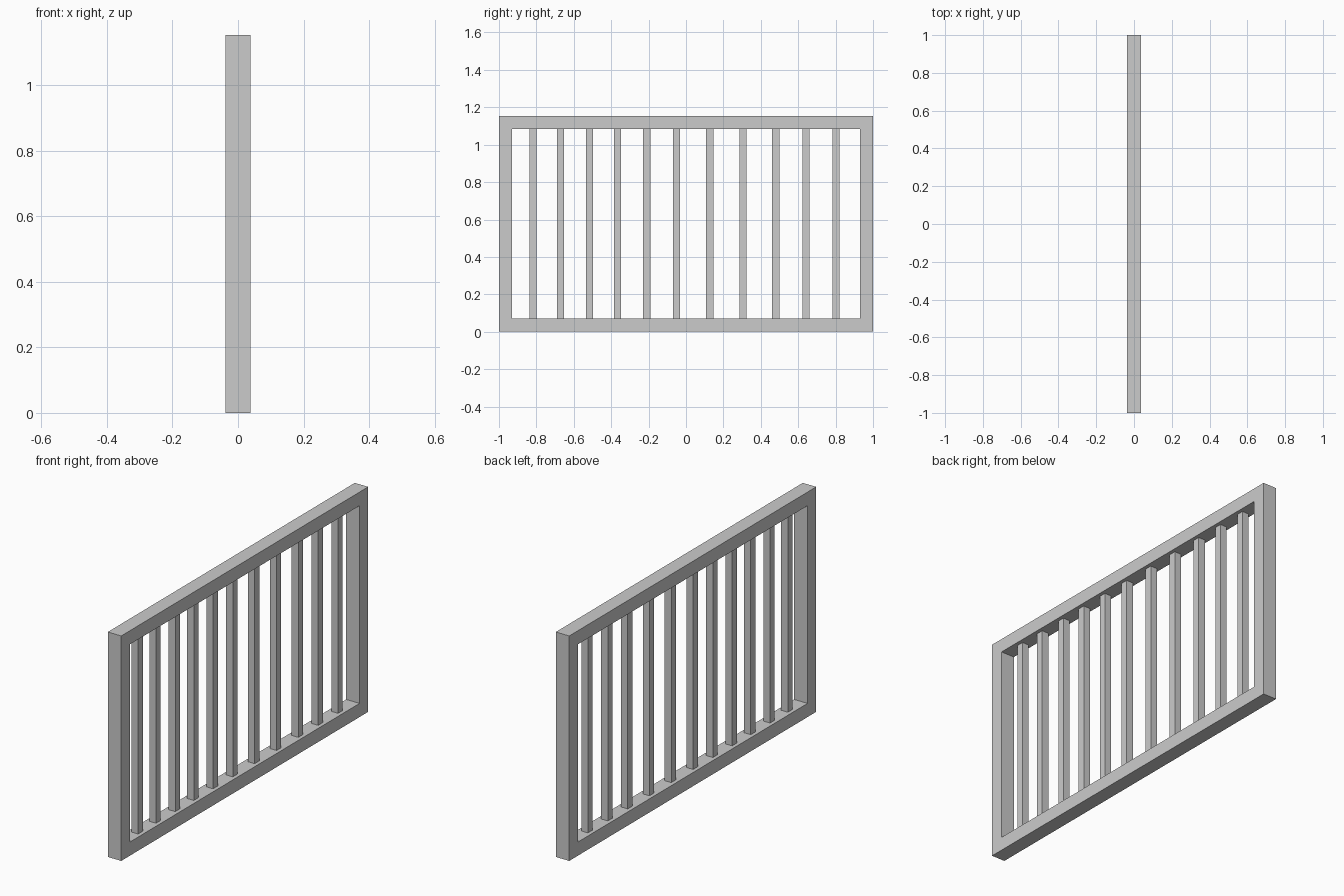
import bpy, bmesh

if "Cube" in bpy.data.objects:
    bpy.data.objects.remove(bpy.data.objects["Cube"])

HEIGHT, RAIL, DEPTH = 1.153, 0.07, 0.076
BAR = 0.038


def make_object(name, bm):
    bmesh.ops.recalc_face_normals(bm, faces=bm.faces)
    mesh = bpy.data.meshes.new(name)
    bm.to_mesh(mesh)
    bm.free()
    obj = bpy.data.objects.new(name, mesh)
    bpy.context.collection.objects.link(obj)
    return obj


def rectangle(bm, inset):
    y, low, high = 1 - inset, inset, HEIGHT - inset
    return [bm.verts.new((-DEPTH / 2, a, b))
            for a, b in ((-y, low), (y, low), (y, high), (-y, high))]


# Outer frame: a rectangular ring extruded through its depth
bm = bmesh.new()
outer, inner = rectangle(bm, 0), rectangle(bm, RAIL)
for i in range(4):
    j = (i + 1) % 4
    bm.faces.new((outer[i], outer[j], inner[j], inner[i]))
ring = bmesh.ops.extrude_face_region(bm, geom=bm.faces[:], use_keep_orig=True)
moved = [g for g in ring["geom"] if isinstance(g, bmesh.types.BMVert)]
bmesh.ops.translate(bm, verts=moved, vec=(DEPTH, 0, 0))
make_object("frame", bm)

# Unevenly spaced square bars between the rails
bar_positions = (-0.817, -0.672, -0.516, -0.366, -0.21, -0.05,
                 0.127, 0.304, 0.48, 0.641, 0.802)
for n, y in enumerate(bar_positions, 1):
    bm = bmesh.new()
    bmesh.ops.create_cube(bm, size=1)
    bmesh.ops.scale(bm, verts=bm.verts, vec=(BAR, BAR, HEIGHT - 2 * RAIL))
    obj = make_object(f"bar_{n}", bm)
    obj.location = (0, y, HEIGHT / 2)
